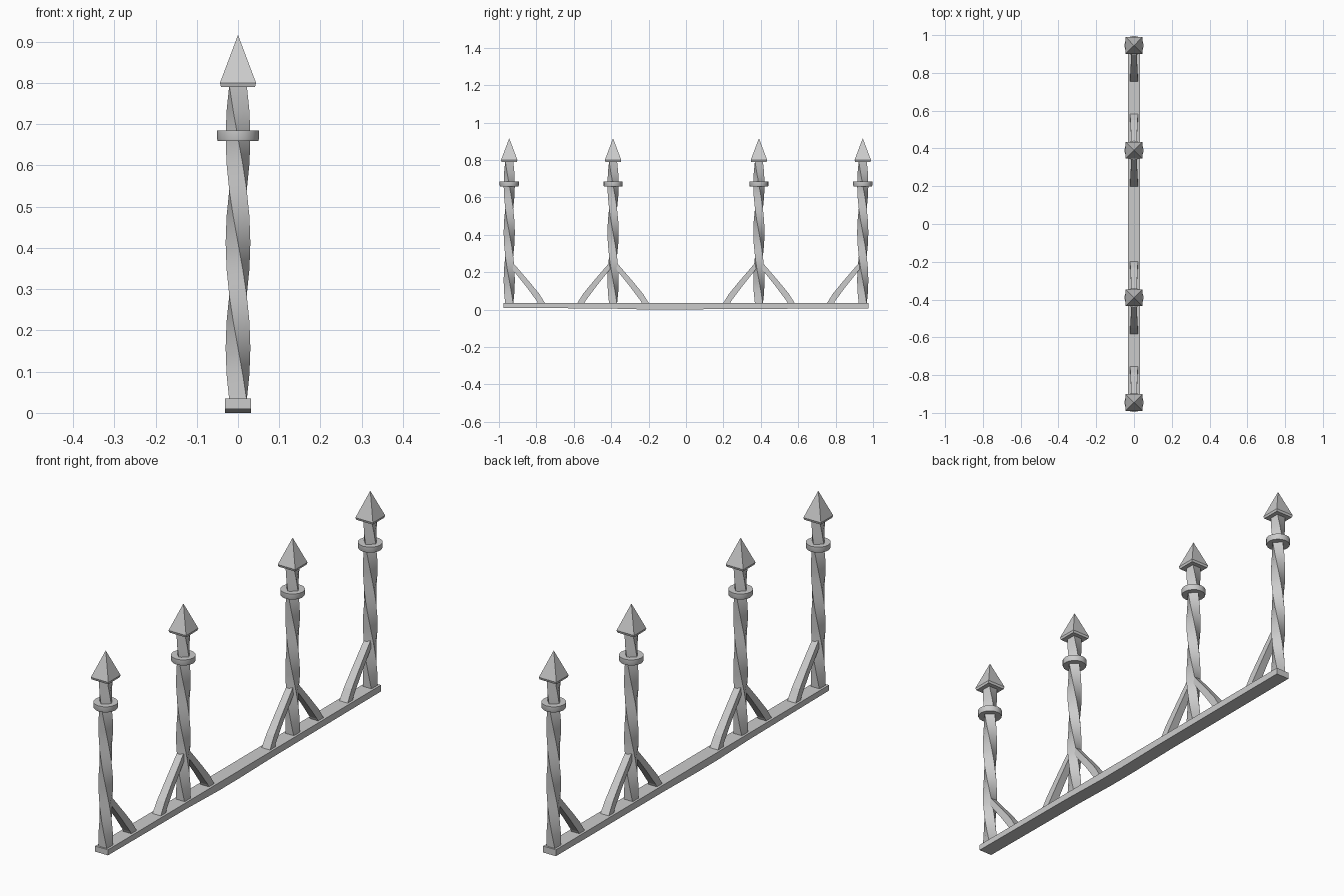
import bpy, math

if "Cube" in bpy.data.objects:
    bpy.data.objects.remove(bpy.data.objects["Cube"])

POSTS = [-0.945, -0.39, 0.39, 0.945]


def loft(name, rings):
    """Skin a list of equal-length rings and cap both ends."""
    n = len(rings[0])
    verts = [p for r in rings for p in r]
    faces = [(i*n + j, i*n + (j+1) % n, (i+1)*n + (j+1) % n, (i+1)*n + j)
             for i in range(len(rings) - 1) for j in range(n)]
    faces += [tuple(range(n))[::-1], tuple(range(len(verts) - n, len(verts)))]
    me = bpy.data.meshes.new(name)
    me.from_pydata(verts, [], faces)
    ob = bpy.data.objects.new(name, me)
    bpy.context.collection.objects.link(ob)
    return ob


def ring(y, z, radius, sides, angle):
    return [(radius * math.cos(angle + 2*math.pi*k/sides),
             y + radius * math.sin(angle + 2*math.pi*k/sides), z)
            for k in range(sides)]


# base rail, with a slightly uneven underside
rail = [(-0.975, 0.010), (-0.41, 0.006), (-0.18, 0.0), (-0.04, 0.0),
        (0.20, 0.004), (0.975, 0.006)]
loft("base_rail", [[(-0.032, y, z), (0.032, y, z), (0.032, y, 0.035),
                    (-0.032, y, 0.035)][::-1] for y, z in rail])

for i, y in enumerate(POSTS):
    # square bar twisted about its axis
    steps = 12
    loft(f"twisted_post_{i}",
         [ring(y, 0.03 + 0.765*s/steps, 0.030, 4,
               math.radians(45 - 270*s/steps)) for s in range(steps + 1)])

    # round collar
    loft(f"collar_{i}", [ring(y, 0.659, 0.049, 16, 0),
                         ring(y, 0.664, 0.051, 16, 0),
                         ring(y, 0.685, 0.051, 16, 0)])

    # pyramid spear tip with a thin lip
    q = math.pi / 4
    loft(f"spear_tip_{i}", [ring(y, 0.790, 0.058, 4, q),
                            ring(y, 0.800, 0.062, 4, q),
                            ring(y, 0.915, 0.0008, 4, q)])

    # bent braces down to the rail, only inward on the end posts
    sides = {0: [1], 3: [-1]}.get(i, [1, -1])
    for d in sides:
        path = [(0.005, 0.268, 0.245, 0.015), (0.105, 0.152, 0.120, 0.017),
                (0.160, 0.085, 0.046, 0.019), (0.192, 0.034, 0.0, 0.021)]
        rings = []
        for k, (o, top, low, w) in enumerate(path):
            inner = o - 0.012 if k < 3 else 0.154
            low = low if k < 3 else 0.033
            r = [(-w, y + d*o, top), (w, y + d*o, top),
                 (w, y + d*inner, low), (-w, y + d*inner, low)]
            rings.append(r if d < 0 else r[::-1])
        loft(f"brace_{i}_{'front' if d < 0 else 'back'}", rings)

# consistent outward normals
import bmesh
for ob in bpy.context.collection.objects:
    bm = bmesh.new()
    bm.from_mesh(ob.data)
    bmesh.ops.recalc_face_normals(bm, faces=bm.faces)
    bm.to_mesh(ob.data)
    bm.free()
    # smooth only the round collars and the twist
    if ob.name.startswith(("collar", "twisted")):
        for o in bpy.context.selected_objects:
            o.select_set(False)
        ob.select_set(True)
        bpy.context.view_layer.objects.active = ob
        bpy.ops.object.shade_smooth_by_angle(angle=math.radians(35))
